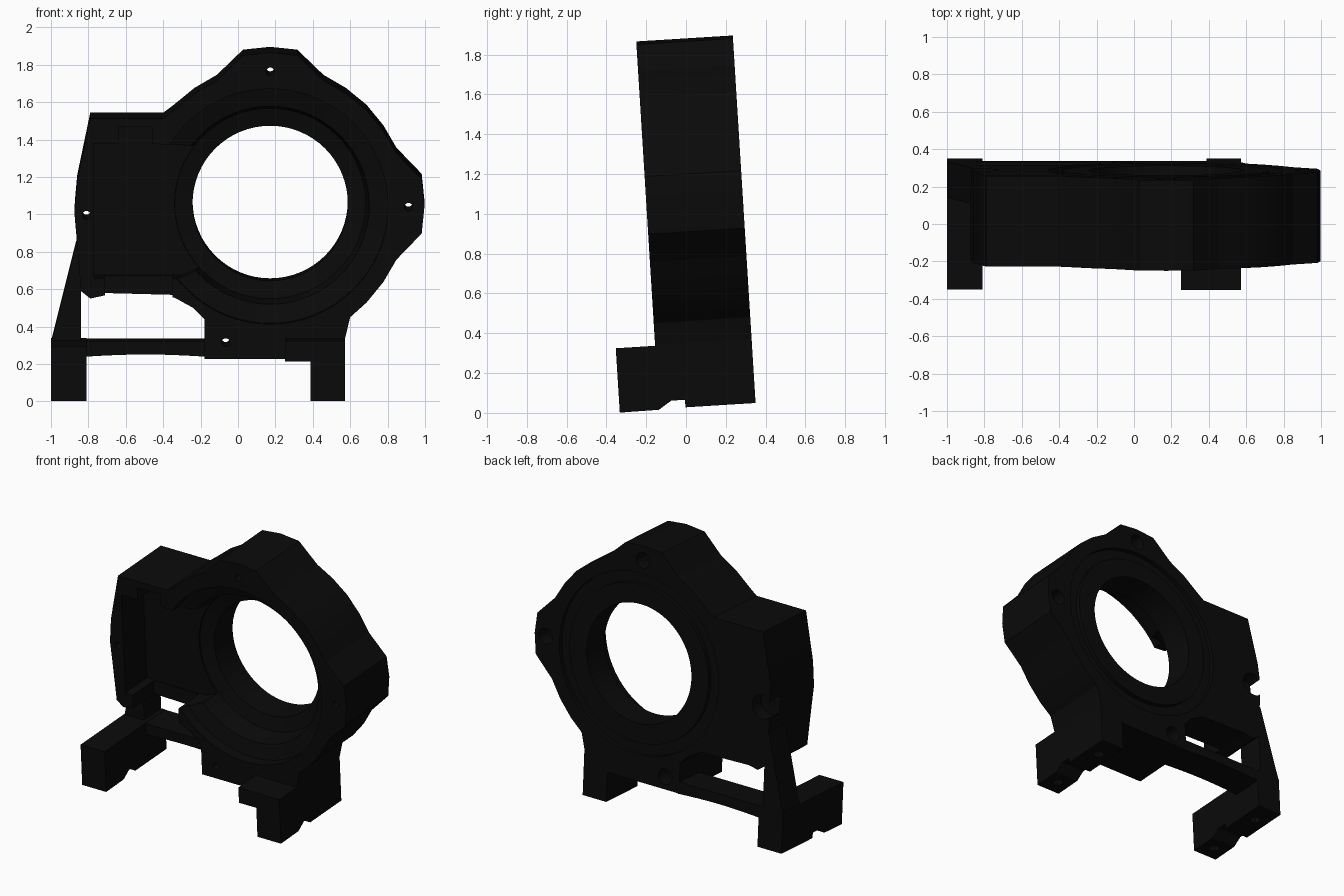
import bpy, bmesh, math
from mathutils import Matrix, Vector

cube = bpy.data.objects.get("Cube")
if cube:
    bpy.data.objects.remove(cube, do_unlink=True)

black = bpy.data.materials.new("matte black")
black.use_nodes = True
colour = (0.003, 0.003, 0.003, 1)
black.diffuse_color = colour
black.node_tree.nodes["Principled BSDF"].inputs["Base Color"].default_value = colour

LEAN = Matrix.Rotation(math.radians(3.55), 4, 'X')
FRONT, BACK = -0.134, 0.352
CX, CZ = 0.172, 1.053      # bore centre


def finish(name, bm):
    bmesh.ops.recalc_face_normals(bm, faces=bm.faces)
    mesh = bpy.data.meshes.new(name)
    bm.to_mesh(mesh)
    bm.free()
    mesh.materials.append(black)
    obj = bpy.data.objects.new(name, mesh)
    bpy.context.collection.objects.link(obj)
    obj.matrix_world = LEAN
    return obj


def prism(name, profile, start, end, axis='Y'):
    """Extrude an (x, z) profile along y, or a (y, z) profile along x."""
    bm = bmesh.new()
    place = (lambda a, b: (a, start, b)) if axis == 'Y' else (lambda a, b: (start, a, b))
    face = bm.faces.new([bm.verts.new(place(a, b)) for a, b in profile])
    out = bmesh.ops.extrude_face_region(bm, geom=[face])
    move = Vector((0, end - start, 0)) if axis == 'Y' else Vector((end - start, 0, 0))
    verts = [v for v in out["geom"] if isinstance(v, bmesh.types.BMVert)]
    bmesh.ops.translate(bm, verts=verts, vec=move)
    return finish(name, bm)


def box(name, x0, x1, y0, y1, z0, z1):
    return prism(name, [(x0, z0), (x1, z0), (x1, z1), (x0, z1)], y0, y1)


def lathe(name, x, z, profile, sides=64, hollow=False):
    """Solid of revolution about a y-axis line, from (radius, y) steps."""
    bm = bmesh.new()
    rings = []
    for r, y in profile:
        angles = [2 * math.pi * i / sides for i in range(sides)]
        rings.append([bm.verts.new((x + r * math.cos(t), y, z + r * math.sin(t))) for t in angles])
    if hollow:
        rings.append(rings[0])
    else:
        bm.faces.new(rings[0])
        bm.faces.new(rings[-1])
    for a, b in zip(rings, rings[1:]):
        for i in range(sides):
            j = (i + 1) % sides
            bm.faces.new((a[i], a[j], b[j], b[i]))
    return finish(name, bm)


def cut(target, cutter):
    cutter.hide_render = True
    mod = target.modifiers.new("cut", 'BOOLEAN')
    mod.operation = 'DIFFERENCE'
    mod.solver = 'EXACT'
    mod.object = cutter
    bpy.context.view_layer.update()
    bpy.context.view_layer.objects.active = target
    bpy.ops.object.modifier_apply(modifier=mod.name)
    bpy.data.objects.remove(cutter, do_unlink=True)


# Housing outline: a lobed ring with a box on one side and a pedestal below
lobe = [(0.825, 0), (0.81, 0.145), (0.675, 0.285), (0.605, 0.405), (0.515, 0.515)]
quarter = lobe + [(b, a) for a, b in reversed(lobe[:-1])]
top_right = [(CX + a, CZ + b) for a, b in quarter]
top_left = [(CX - a, CZ + b) for a, b in reversed(quarter[4:-1])]
lower_right = [(CX + a, CZ - b) for a, b in reversed(lobe[1:])]
box_side = [(-0.4, 1.525), (-0.79, 1.525), (-0.86, 1.19), (-0.875, 1.02), (-0.86, 0.85),
            (-0.84, 0.6), (-0.79, 0.56), (-0.72, 0.575), (-0.34, 0.565), (-0.24, 0.51), (-0.18, 0.45)]
pedestal = [(-0.18, 0.235), (0.573, 0.235), (0.573, 0.35), (0.6, 0.46)]
housing = prism("housing", top_right + top_left + box_side + pedestal + lower_right, FRONT, BACK)

# Stepped bore, wide at the front and narrow through the back plate
cut(housing, lathe("bore_cutter", CX, CZ, [
    (0.63, FRONT - 0.1), (0.63, -0.06), (0.53, -0.03), (0.51, 0.12),
    (0.415, 0.145), (0.415, BACK + 0.1)]))

# Ring groove around the bore on the back
cut(housing, lathe("groove_cutter", CX, CZ, [
    (0.55, BACK + 0.05), (0.55, BACK - 0.03), (0.63, BACK - 0.03), (0.63, BACK + 0.05)], hollow=True))

# Side pocket with a slot at its top
pocket = [(-0.77, 0.67), (-0.3, 0.67), (-0.12, 0.75), (-0.12, 1.36), (-0.46, 1.39),
          (-0.46, 1.48), (-0.64, 1.48), (-0.64, 1.39), (-0.77, 1.39)]
cut(housing, prism("pocket_cutter", pocket, FRONT - 0.1, 0.11))

# Notch through the floor of the pocket
cut(housing, box("floor_notch_cutter", -0.71, -0.35, FRONT - 0.1, 0.1, 0.5, 0.7))

# Screw holes, counterbored at the back
for x, z, r in [(CX, 1.775, 0.055), (0.911, 1.05, 0.055), (-0.81, 1.007, 0.085), (-0.066, 0.325, 0.055)]:
    cut(housing, lathe("screw_cutter", x, z, [
        (0.022, FRONT - 0.1), (0.022, 0.25), (r, 0.25), (r, BACK + 0.1)], 24))

# Feet with a notch in the sole and screw sockets underneath
sole = [(-0.332, 0.022), (-0.135, 0.024), (-0.07, 0.066), (-0.001, 0.066), (-0.001, 0.028),
        (BACK, 0.028)]
for name, x0, x1, top in [("left_foot", 0.387, 0.573, 0.346), ("right_foot", -1.0, -0.81, 0.317)]:
    foot = prism(name, sole + [(BACK, top), (-0.332, top)], x0, x1, 'X')
    for y in (-0.23, 0.2):
        xm = (x0 + x1) / 2
        cut(foot, box("socket_cutter", xm - 0.03, xm + 0.03, y - 0.03, y + 0.03, -0.1, 0.08))

# Ledge beside the left foot, joining it to the pedestal
box("foot_ledge", 0.25, 0.573, -0.332, 0.0, 0.234, 0.346)

# Slanted strut from the right foot up to the housing
prism("strut", [(-1.0, 0.3), (-0.84, 0.3), (-0.84, 0.62), (-0.8, 0.7), (-0.8, 0.85), (-0.865, 0.84)],
      0.16, BACK)

# Arched tie bar between foot and pedestal
arch = [(-0.82 + 0.65 * i / 8, 0.232 + 0.012 * math.sin(math.pi * i / 8)) for i in range(9)]
prism("tie_bar", arch + [(-0.17, 0.315), (-0.82, 0.315)], 0.13, BACK)

# Smooth the round walls, keep machined edges crisp
for obj in list(bpy.context.collection.objects):
    if obj.type == 'MESH' and black.name in obj.data.materials:
        bpy.ops.object.select_all(action='DESELECT')
        obj.select_set(True)
        bpy.context.view_layer.objects.active = obj
        bpy.ops.object.shade_smooth_by_angle(angle=math.radians(12))
